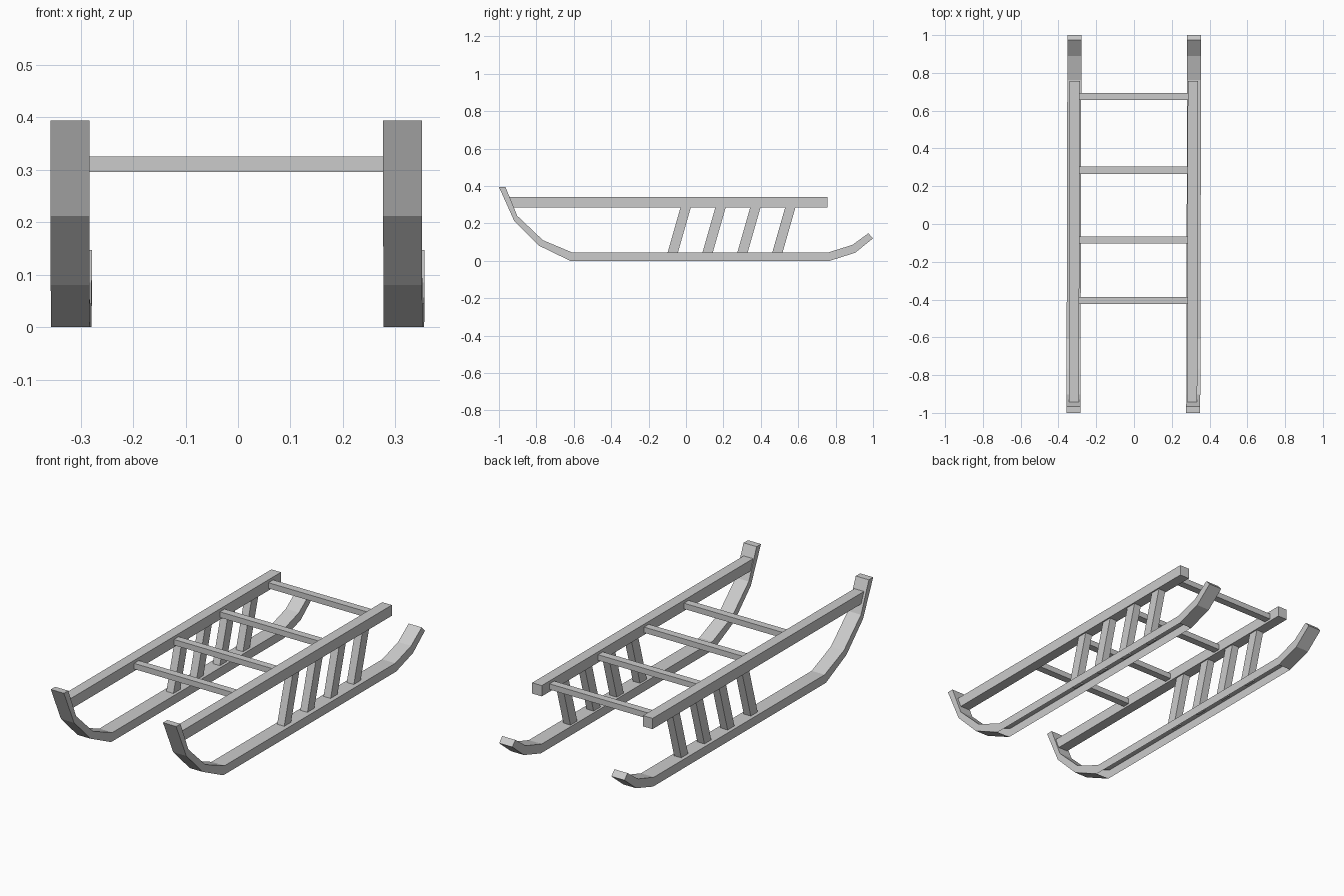
import bpy, bmesh

if "Cube" in bpy.data.objects:
    bpy.data.objects.remove(bpy.data.objects["Cube"])

SKEW = 0.0025  # sled sits very slightly rotated about its centre


def make(name, bm):
    bmesh.ops.recalc_face_normals(bm, faces=bm.faces)
    me = bpy.data.meshes.new(name)
    bm.to_mesh(me)
    bm.free()
    ob = bpy.data.objects.new(name, me)
    bpy.context.collection.objects.link(ob)
    return ob


def extrude_profile(name, lower, upper, x0, x1, open_span=None):
    """Band between two (y, z) outlines, swept from x0 to x1."""
    bm = bmesh.new()
    rings = []
    for (ly, lz), (uy, uz) in zip(lower, upper):
        pts = [(x0, ly, lz), (x1, ly, lz), (x1, uy, uz), (x0, uy, uz)]
        rings.append([bm.verts.new((x + SKEW * y, y, z)) for x, y, z in pts])
    bm.faces.new(rings[0])
    bm.faces.new(rings[-1])
    for i, (a, b) in enumerate(zip(rings, rings[1:])):
        for j in range(4):
            if j == 0 and i == open_span:
                continue
            k = (j + 1) % 4
            bm.faces.new((a[j], a[k], b[k], b[j]))
    return make(name, bm)


# Runner outlines, front to back
sole = [(-1.0, .394), (-.918, .212), (-.785, .08), (-.62, 0),
        (.77, 0), (.905, .043), (1.0, .12)]
top = [(-.965, .394), (-.902, .24), (-.765, .11), (-.61, .045),
       (.762, .045), (.89, .085), (.975, .147)]

for side, c in (("left", -.318), ("right", .316)):
    # Curved runner, underside of the straight stretch is hollow
    extrude_profile(side + "_runner", sole, top, c - .037, c + .037, 3)
    # Upper side rail
    r = c + (.002 if side == "left" else -.006)
    extrude_profile(side + "_rail", [(-.925, .285), (.757, .285)],
                    [(-.945, .34), (.757, .34)], r - .027, r + .027)
    # Slanted struts
    for i in range(4):
        y = .1865 * i
        extrude_profile(f"{side}_strut_{i + 1}",
                        [(y - .1, .038), (y - .045, .038)],
                        [(y - .028, .29), (y + .027, .29)], r - .02, r + .02)

# Cross bars
for i, y in enumerate((-.405, -.085, .285, .675)):
    extrude_profile(f"cross_bar_{i + 1}", [(y - .019, .296), (y + .019, .296)],
                    [(y - .019, .325), (y + .019, .325)], -.3, .295)
